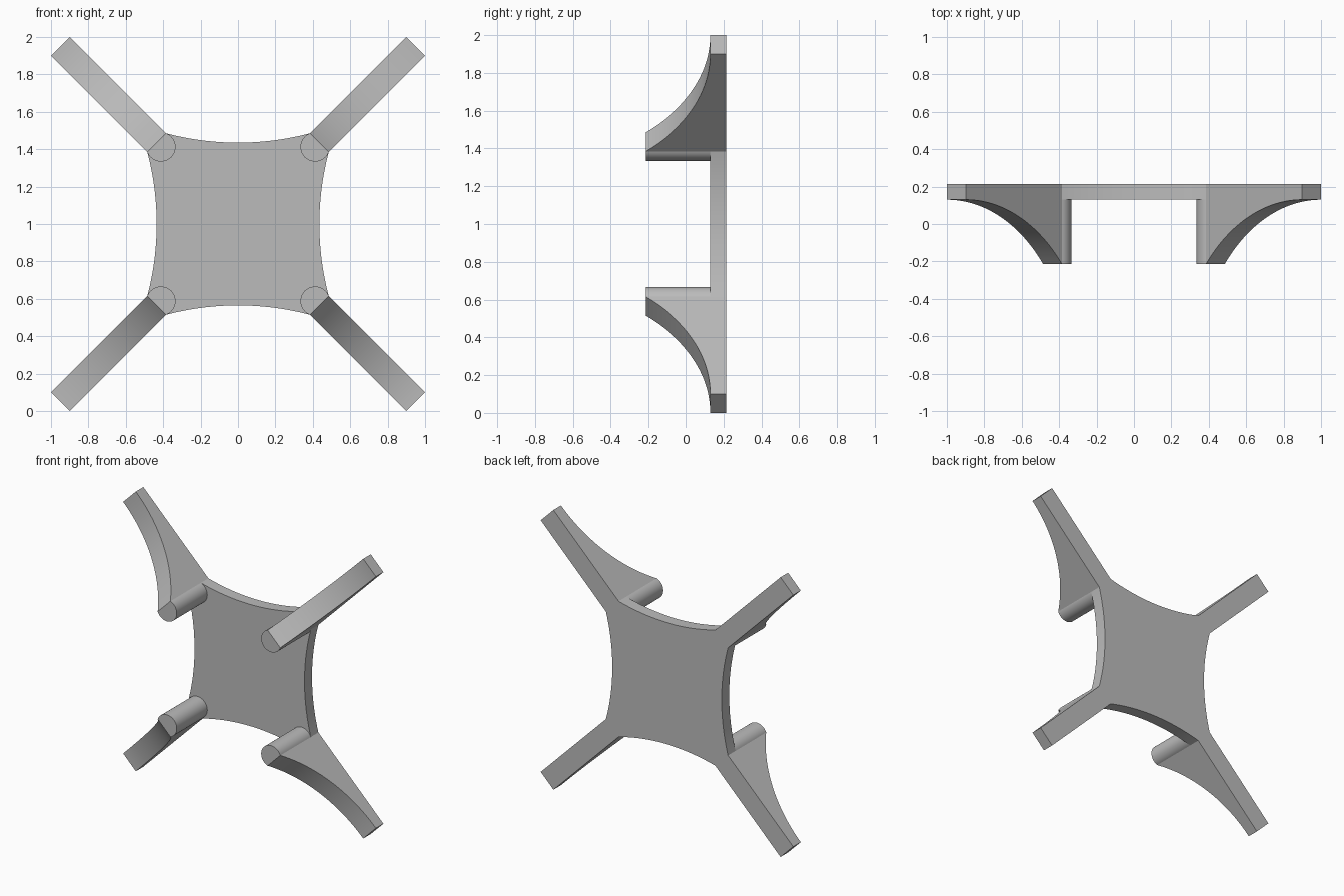
import bpy
import bmesh
from math import sin, cos, asin, atan2, pi, sqrt, radians
from mathutils import Vector, Matrix

cube = bpy.data.objects.get("Cube")
if cube:
    bpy.data.objects.remove(cube, do_unlink=True)

GREY = (0.5, 0.5, 0.5, 1.0)
grey = bpy.data.materials.new("plain_grey")
grey.use_nodes = True
grey.diffuse_color = GREY
grey.node_tree.nodes["Principled BSDF"].inputs["Base Color"].default_value = GREY

BACK, PLATE_FRONT, PIN_FRONT = 0.215, 0.13, -0.215
HALF_W = 0.071              # half the arm width
R_IN, R_TIP = 0.615, 1.343  # arm start and end along the diagonal
CENTRE = Vector((0, 0, 1))


def prism(name, points, sweep, turn=0.0):
    """Extrude a flat outline along sweep, turned about the front-back axis."""
    bm = bmesh.new()
    face = bm.faces.new([bm.verts.new(p) for p in points])
    new = bmesh.ops.extrude_face_region(bm, geom=[face])["geom"]
    verts = [g for g in new if isinstance(g, bmesh.types.BMVert)]
    bmesh.ops.translate(bm, verts=verts, vec=sweep)
    bmesh.ops.recalc_face_normals(bm, faces=bm.faces)
    bm.transform(Matrix.Translation(CENTRE) @ Matrix.Rotation(turn, 4, "Y"))
    mesh = bpy.data.meshes.new(name)
    bm.to_mesh(mesh)
    bm.free()
    mesh.materials.append(grey)
    obj = bpy.data.objects.new(name, mesh)
    bpy.context.collection.objects.link(obj)
    bpy.ops.object.select_all(action="DESELECT")
    obj.select_set(True)
    bpy.context.view_layer.objects.active = obj
    bpy.ops.object.shade_smooth_by_angle(angle=radians(30))


# Plate: square with four inward-bowed edges and clipped corners
near = (R_IN - HALF_W) / sqrt(2)
far = (R_IN + HALF_W) / sqrt(2)
mid = 0.435
sag = far - mid
bow = (near ** 2 + sag ** 2) / (2 * sag)
swing = asin(near / bow)
outline = []
for side in range(4):
    rot = Matrix.Rotation(side * pi / 2, 3, "Y")
    for i in range(25):
        a = swing * (i / 12 - 1)
        outline.append(rot @ Vector((bow * sin(a), BACK, mid + bow * (1 - cos(a)))))
prism("back_plate", outline, (0, PLATE_FRONT - BACK, 0))

# Arm side profile: straight back, arc front that levels out at the tip
run, rise = R_TIP - R_IN, PLATE_FRONT - PIN_FRONT
arc_r = (run ** 2 + rise ** 2) / (2 * rise)
arc_span = asin(run / arc_r)
arm = [Vector((-HALF_W, BACK, R_TIP)), Vector((-HALF_W, BACK, R_IN))]
for i in range(33):
    a = arc_span * (1 - i / 32)
    arm.append(Vector((-HALF_W, PLATE_FRONT - arc_r * (1 - cos(a)),
                       R_TIP - arc_r * sin(a))))

# Pin: round post whose flat side meets the inner end of the arm
PIN_R = 0.078
gap = sqrt(PIN_R ** 2 - HALF_W ** 2)
start = atan2(gap, HALF_W)
pin = []
for i in range(41):
    a = start - (pi + 2 * start) * i / 40
    pin.append(Vector((PIN_R * cos(a), PIN_FRONT, R_IN - gap + PIN_R * sin(a))))

corners = ["upper_left", "lower_left", "lower_right", "upper_right"]
for k, corner in enumerate(corners):
    turn = pi / 4 + k * pi / 2
    prism(corner + "_arm", arm, (2 * HALF_W, 0, 0), turn)
    prism(corner + "_pin", pin, (0, PLATE_FRONT - PIN_FRONT, 0), turn)
